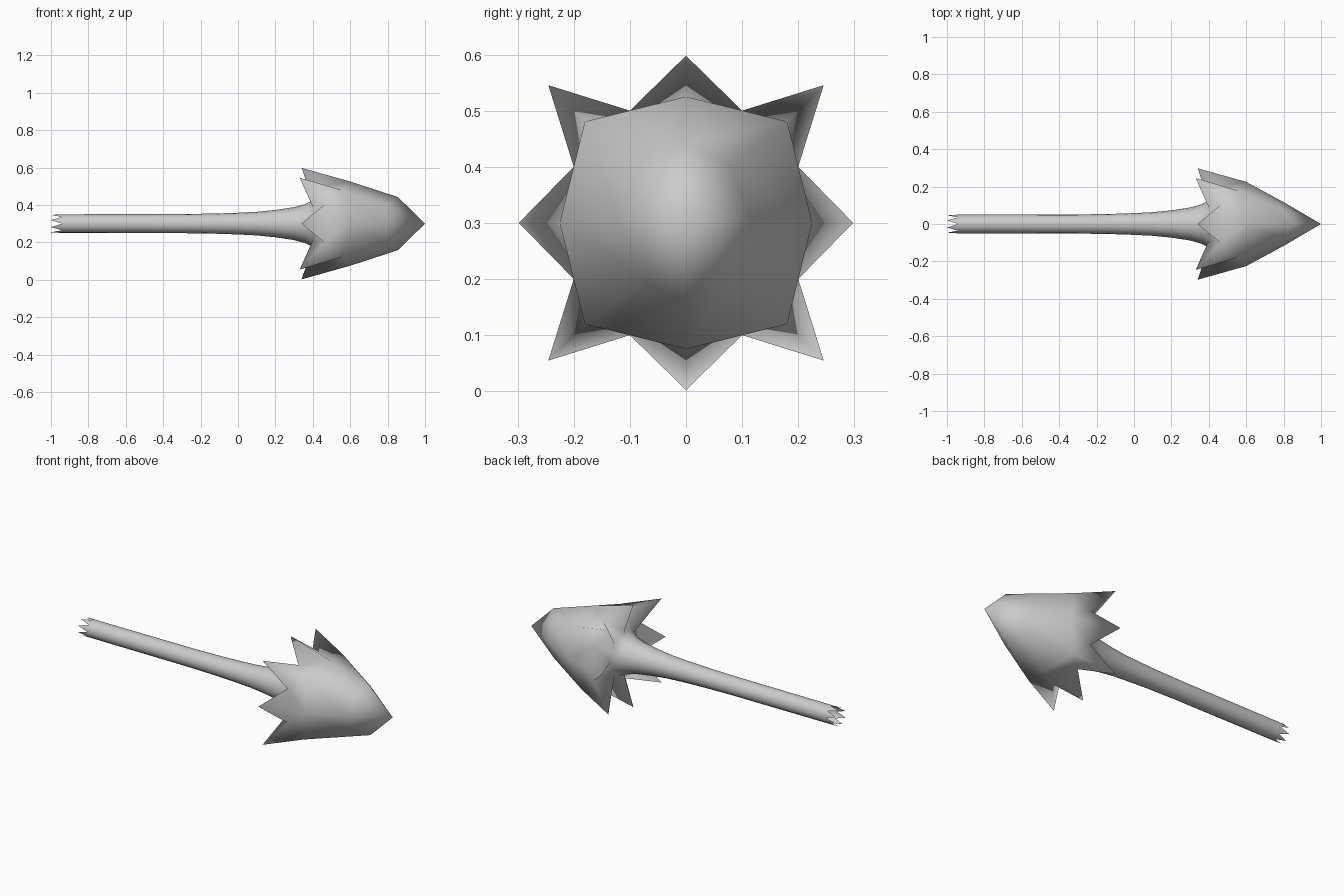
import bpy, bmesh, math

if "Cube" in bpy.data.objects:
    bpy.data.objects.remove(bpy.data.objects["Cube"])

N = 16
CZ = 0.30  # height of the long axis
bm = bmesh.new()


def vert(x, y, z):
    return bm.verts.new((x, y, CZ + z))


def polar(x, r, k):
    a = 2 * math.pi * k / N
    return vert(x, r * math.cos(a), r * math.sin(a))


def bridge(a, b):
    n = len(a)
    for i in range(n):
        j = (i + 1) % n
        bm.faces.new((a[i], a[j], b[j], b[i]))


# shaft: jagged open end, then a slow flare towards the head
rings = [[polar(-1.0 if k % 2 else -0.94, 0.05, k) for k in range(N)]]
for x, r in [(-0.9, 0.05), (-0.3, 0.051), (-0.12, 0.054), (0.0, 0.058), (0.1, 0.063),
             (0.2, 0.073), (0.3, 0.088), (0.36, 0.105), (0.40, 0.125)]:
    rings.append([polar(x, r, k) for k in range(N)])
for a, b in zip(rings, rings[1:]):
    bridge(a, b)

# barbs: backward spike tips alternating with valleys
barbs = []
for k in range(N):
    if k % 4 == 0:
        barbs.append(polar(0.34, 0.298, k))
    elif k % 4 == 2:
        barbs.append(polar(0.33, 0.347, k))
    else:
        a = 2 * math.pi * k / N
        c, s = math.cos(a), math.sin(a)
        y = math.copysign(0.2 if abs(c) > abs(s) else 0.1, c)
        z = math.copysign(0.1 if abs(c) > abs(s) else 0.2, s)
        barbs.append(vert(0.46, y, z))
flare = rings[-1]
for k in range(N):
    j = (k + 1) % N
    # split each underside quad along the flare-to-valley diagonal
    if k % 2 == 0:
        bm.faces.new((flare[k], barbs[j], barbs[k]))
        bm.faces.new((flare[k], flare[j], barbs[j]))
    else:
        bm.faces.new((flare[k], flare[j], barbs[k]))
        bm.faces.new((flare[j], barbs[j], barbs[k]))

# head shoulder: eight points
shoulder = [polar(0.55, 0.255, k) if k % 4 else polar(0.60, 0.225, k) for k in range(0, N, 2)]
for i in range(8):
    t = 2 * i
    j = (i + 1) % 8
    bm.faces.new((barbs[t - 1], barbs[t], shoulder[i]))
    bm.faces.new((barbs[t], barbs[t + 1], shoulder[i]))
    bm.faces.new((barbs[t + 1], shoulder[j], shoulder[i]))

# nose: taller than wide, closing to a point
nose = []
for i in range(8):
    a = math.pi * i / 4
    if i % 4 == 0:
        nose.append(vert(0.80, 0.117 * math.cos(a), 0))
    elif i % 2 == 0:
        nose.append(vert(0.855, 0, 0.142 * math.sin(a)))
    else:
        nose.append(vert(0.80, math.copysign(0.08, math.cos(a)), math.copysign(0.10, math.sin(a))))
bridge(shoulder, nose)
tip = vert(1.0, 0, 0)
for i in range(8):
    bm.faces.new((nose[i], nose[(i + 1) % 8], tip))

bmesh.ops.recalc_face_normals(bm, faces=bm.faces)
for f in bm.faces:
    f.smooth = True
mesh = bpy.data.meshes.new("barbed_spear")
bm.to_mesh(mesh)
bm.free()
obj = bpy.data.objects.new("barbed_spear", mesh)
bpy.context.collection.objects.link(obj)
